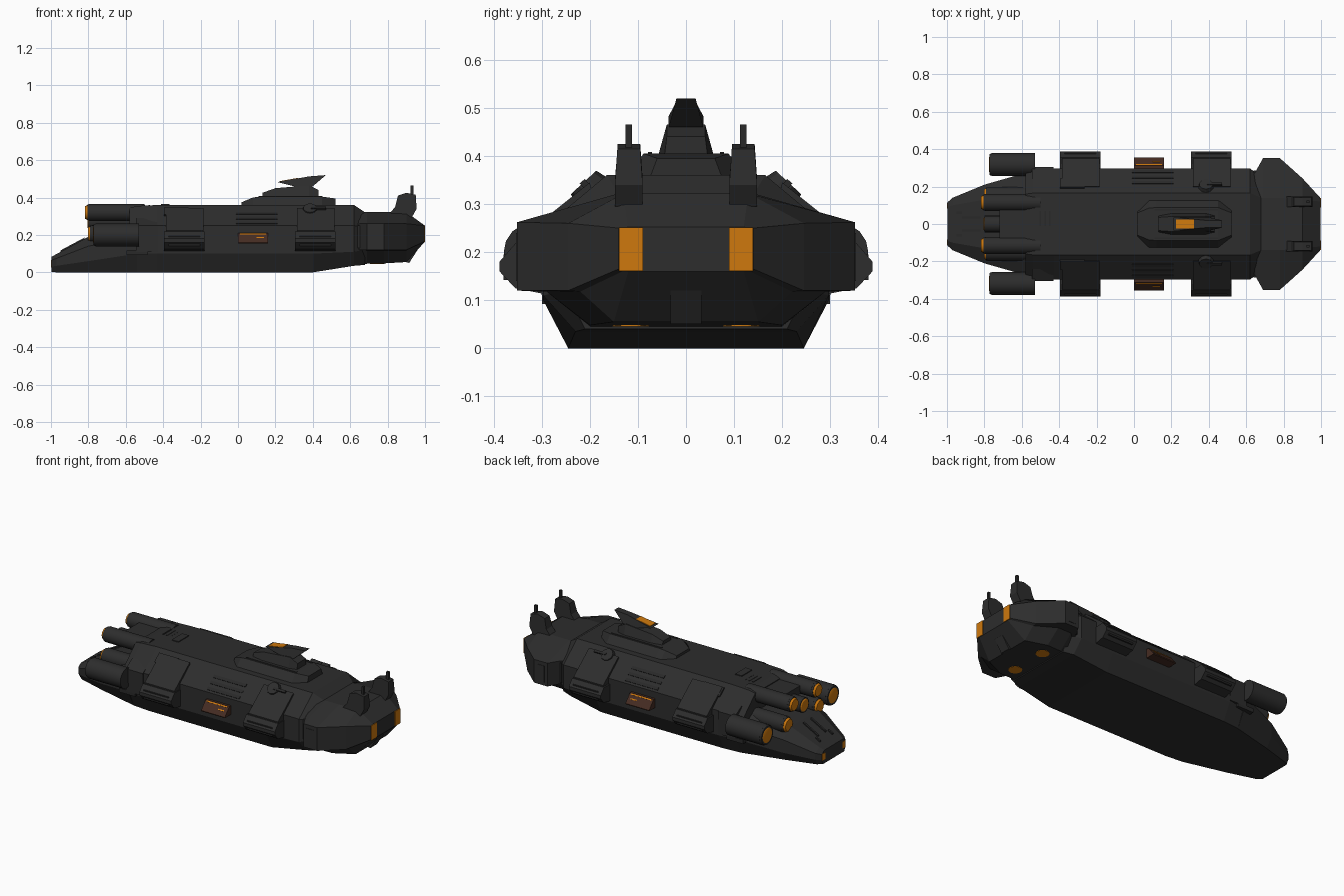
import bpy, bmesh, math
from mathutils import Matrix, Vector

if "Cube" in bpy.data.objects:
    bpy.data.objects.remove(bpy.data.objects["Cube"])


def material(name, rgb):
    m = bpy.data.materials.new(name)
    m.diffuse_color = (*rgb, 1)
    m.use_nodes = True
    m.node_tree.nodes["Principled BSDF"].inputs["Base Color"].default_value = m.diffuse_color
    return m


GREY = material("hull_grey", (0.026, 0.026, 0.026))
DARK = material("dark_grey", (0.022, 0.022, 0.022))
ORANGE = material("glow_orange", (0.62, 0.19, 0.004))
BROWN = material("hatch_brown", (0.06, 0.025, 0.016))


def finish(name, bm, mat):
    bmesh.ops.recalc_face_normals(bm, faces=bm.faces)
    me = bpy.data.meshes.new(name)
    bm.to_mesh(me)
    bm.free()
    me.materials.append(mat)
    ob = bpy.data.objects.new(name, me)
    bpy.context.collection.objects.link(ob)
    return ob


def skin(name, rings, mat):
    """Join equal rings of points into a closed solid."""
    bm = bmesh.new()
    rs = [[bm.verts.new(p) for p in r] for r in rings]
    n = len(rs[0])
    for a, b in zip(rs, rs[1:]):
        for i in range(n):
            j = (i + 1) % n
            bm.faces.new((a[i], a[j], b[j], b[i]))
    bm.faces.new(rs[0])
    bm.faces.new(rs[-1])
    return finish(name, bm, mat)


def hull(name, sections, mat=GREY):
    """Loft half profiles (y, z), mirrored in y, along x."""
    rings = []
    for x, half in sections:
        rings.append([(x, y, z) for y, z in half] + [(x, -y, z) for y, z in reversed(half)])
    return skin(name, rings, mat)


def prism_x(name, prof, x0, x1, mat=GREY, s=1):
    return skin(name, [[(x, s * y, z) for y, z in prof] for x in (x0, x1)], mat)


def prism_y(name, prof, y0, y1, mat=GREY):
    return skin(name, [[(x, y, z) for x, z in prof] for y in (y0, y1)], mat)


def box(name, c, size, mat=GREY, roll=0):
    bm = bmesh.new()
    bmesh.ops.create_cube(bm, size=1)
    bm.transform(Matrix.Translation(c) @ Matrix.Rotation(roll, 4, 'X') @ Matrix.Diagonal((*size, 1)))
    return finish(name, bm, mat)


def tube(name, a, b, r0, r1, mat=GREY, n=16):
    a, b = Vector(a), Vector(b)
    d = b - a
    bm = bmesh.new()
    bmesh.ops.create_cone(bm, cap_ends=True, segments=n, radius1=r0, radius2=r1, depth=d.length)
    bm.transform(Matrix.Translation((a + b) / 2) @ d.to_track_quat('Z', 'Y').to_matrix().to_4x4())
    return finish(name, bm, mat)


# hull bodies
MID = [(.245, 0), (.297, .10), (.297, .25), (.165, .36)]
hull("main_hull", [
    (-.58, [(.22, 0), (.27, .10), (.27, .24), (.16, .345)]),
    (-.54, [(.235, 0), (.28, .10), (.28, .245), (.165, .355)]),
    (-.43, MID), (.40, MID),
    (.62, [(.23, .035), (.297, .11), (.297, .25), (.165, .36)]),
    (.68, [(.21, .04), (.25, .12), (.25, .24), (.14, .32)])])
hull("stern_hull", [
    (-.998, [(.10, 0.003), (.115, .03), (.115, .065), (.09, .083)]),
    (-.97, [(.12, 0), (.14, .035), (.14, .075), (.10, .098)]),
    (-.80, [(.17, 0), (.21, .06), (.21, .14), (.13, .19)]),
    (-.54, [(.235, 0), (.285, .10), (.285, .19), (.2, .24)])])
hull("bow_head", [
    (.63, [(.20, .042), (.23, .119), (.25, .12), (.25, .25), (.14, .32)]),
    (.65, [(.20, .045), (.25, .119), (.28, .12), (.28, .26), (.14, .32)]),
    (.69, [(.20, .046), (.29, .118), (.352, .12), (.352, .262), (.14, .322)]),
    (.78, [(.20, .048), (.29, .118), (.352, .12), (.352, .262), (.14, .322)]),
    (.90, [(.15, .055), (.22, .118), (.245, .12), (.245, .26), (.13, .322)]),
    (.996, [(.12, .16), (.13, .161), (.14, .165), (.14, .25), (.12, .252)])])
prism_y("chin_box", [(.88, .06), (.915, .05), (.96, .12), (.96, .14), (.9, .14)], -.032, .032)

# tower on the roof
hull("tower_base", [
    (.02, [(.07, .355), (.06, .375)]), (.08, [(.13, .355), (.085, .40)]),
    (.12, [(.13, .355), (.088, .405)]), (.45, [(.13, .355), (.088, .405)]),
    (.52, [(.075, .355), (.06, .395)])])
hull("tower_house", [
    (.13, [(.045, .40), (.035, .425)]), (.20, [(.058, .40), (.04, .45)]),
    (.38, [(.058, .40), (.04, .465)]), (.43, [(.045, .40), (.04, .44)])])
wedge = prism_y("tower_wedge", [(.21, .483), (.38, .513), (.47, .52), (.40, .46), (.30, .46)], -.036, .036)
for v in wedge.data.vertices:
    if v.co.z > .51:
        v.co.y *= .55
prism_y("tower_light", [(.225, .483), (.32, .500), (.32, .505), (.225, .488)], -.025, .025, ORANGE)
for s in (1, -1):
    box("tower_rail", (.28, s * .075, .404), (.34, .008, .008), DARK)

# small roof fittings
box("roof_hatch", (-.39, 0, .361), (.045, .10, .008))
for i in range(3):
    box("roof_grill", (-.50 + i * .025, .03, .356), (.008, .08, .008), DARK)
tube("centre_engine", (-.58, 0, .27), (-.80, 0, .27), .045, .045)
tube("centre_glow", (-.80, 0, .27), (-.804, 0, .27), .038, .032, ORANGE)
box("engine_deck", (-.64, 0, .315), (.16, .22, .05))

for s in (1, -1):
    # engines: upper, lower and outer, each with a glowing end
    for part, x0, x1, y, z, r, out, g in (
            ("upper", -.50, -.805, .115, .32, .046, .012, .86),
            ("lower", -.52, -.79, .15, .205, .048, .012, .86),
            ("outer", -.53, -.772, .318, .20, .061, .003, .74)):
        y *= s
        tube(part + "_engine", (x0, y, z), (x1 + .01, y, z), r, r)
        tube(part + "_engine_lip", (x1 + .012, y, z), (x1, y, z), r, r * .92)
        tube(part + "_engine_glow", (x1, y, z), (x1 - out, y, z), r * g, r * g * .85, ORANGE)
    prism_x("engine_mount", [(.24, .10), (.30, .11), (.305, .25), (.24, .29)], -.545, -.43, GREY, s)
    box("side_fitting", (-.54, s * .285, .105), (.11, .03, .025), DARK)
    # stern lights, deck ribs on the ramp
    box("stern_light", (-.998, s * .098, .047), (.004, .03, .04), ORANGE)
    for x, y, w in ((-.95, .06, .03), (-.92, .035, .10)):
        z = .085 + (x + .998) * .535
        prism_y("stern_rib", [(x, z - .01), (x + w, z + w * .535 - .01), (x + w, z + w * .535 + .006),
                              (x, z + .006)], s * y - .006, s * y + .006, DARK)

    # armoured side pods with ribs below
    for x0, x1 in ((-.395, -.18), (.305, .52)):
        prism_x("side_pod_panel", [(.19, .30), (.20, .345), (.35, .225), (.35, .14), (.27, .13)],
                x0 + .01, x1 - .005, GREY, s)
        prism_x("side_pod", [(.28, .215), (.355, .218), (.388, .18), (.388, .16), (.355, .125), (.28, .11)],
                x0, x1, GREY, s)
        for z in (.147, .19):
            box("pod_slot", ((x0 + x1) / 2, s * .374, z), (.17, .012, .01), DARK)
    # vents on the shoulder
    for y, z in ((.280, .264), (.250, .289), (.220, .314)):
        box("shoulder_vent", (.10, s * y, z), (.22, .018, .008), DARK, -s * .70)
    # sloped side hatch with glowing strips
    prism_x("side_hatch", [(.29, .155), (.355, .155), (.356, .16), (.312, .21), (.29, .21)],
            0, .16, BROWN, s)
    for x, w, y, z in ((.08, .14, .3165, .205), (.12, .04, .334, .185)):
        box("hatch_light", (x, s * y, z), (w, .007, .004), ORANGE, -s * .85)
    # low shoulder turret
    tube("turret_base", (.385, s * .19, .32), (.385, s * .213, .345), .045, .036, GREY, 10)
    box("turret_gun", (.43, s * .212, .343), (.08, .014, .012), DARK, -s * .7)
    # rear shoulder plate
    box("shoulder_plate", (-.33, s * .215, .322), (.13, .06, .014), GREY, -s * .70)

    # bow windows, belly lights, cheek panels
    box("bow_window", (.997, s * .114, .206), (.006, .05, .09), ORANGE)
    tube("belly_light", (.745, s * .115, .05), (.745, s * .115, .0455), .038, .038, ORANGE)
    box("cheek_panel", (.735, s * .351, .19), (.05, .006, .10))
    box("neck_panel", (.655, s * .27, .19), (.03, .03, .12), DARK)
    # bow fins with masts
    fin = prism_y("bow_fin", [(.80, .30), (.84, .35), (.855, .41), (.90, .425), (.95, .415),
                              (.955, .34), (.93, .295)], s * .09, s * .148)
    for v in fin.data.vertices:
        if v.co.z > .38:
            v.co.y = s * .119 + (v.co.y - s * .119) * .82
    box("bow_mast", (.93, s * .119, .44), (.014, .014, .05), DARK)

# round parts get smooth sides with sharp rims
for ob in bpy.context.collection.objects:
    if "engine" in ob.name and "deck" not in ob.name and "mount" not in ob.name:
        bpy.ops.object.select_all(action='DESELECT')
        ob.select_set(True)
        bpy.context.view_layer.objects.active = ob
        bpy.ops.object.shade_smooth_by_angle(angle=math.radians(30))
